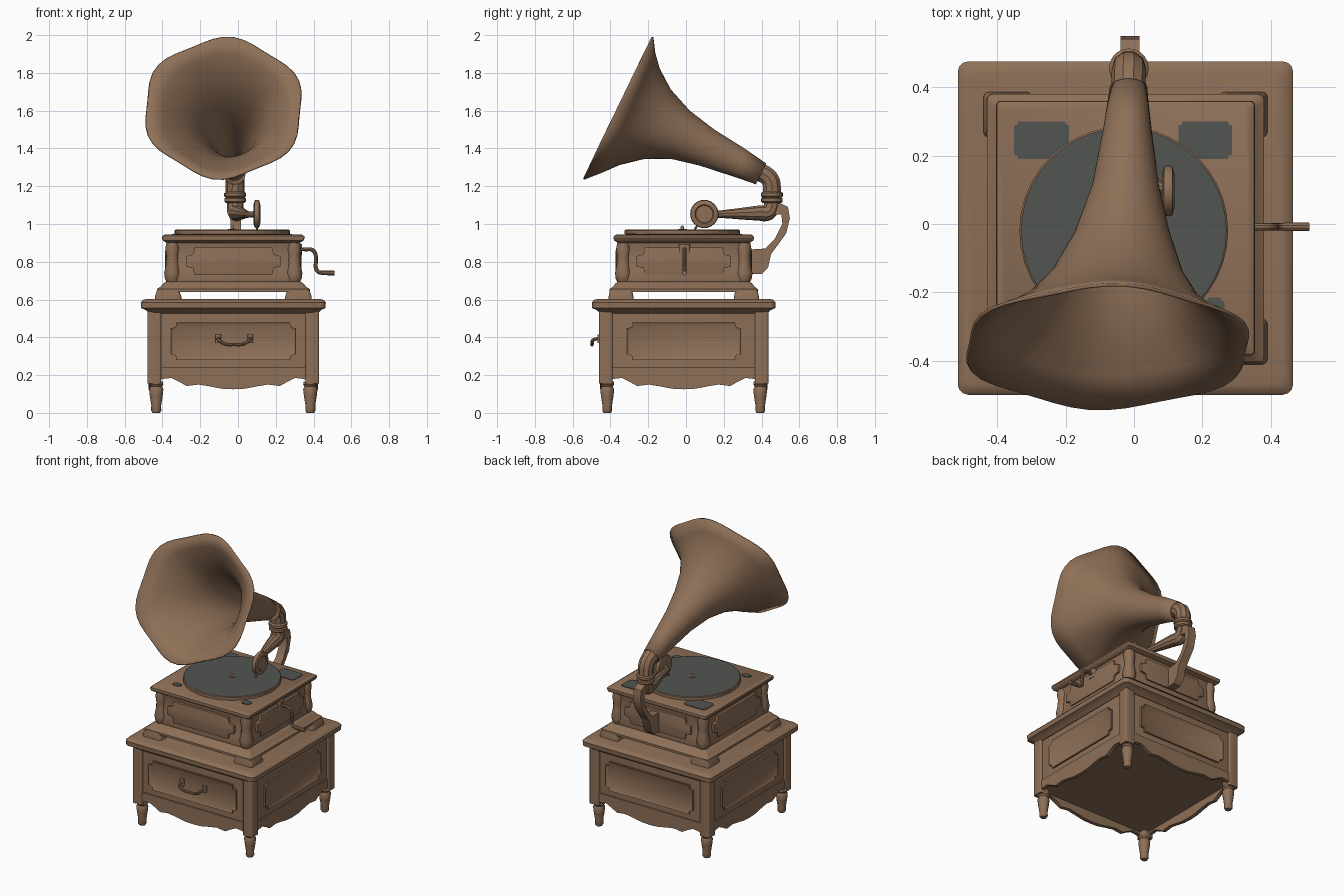
import bpy, bmesh, math
from math import sin, cos, pi, radians
from mathutils import Matrix, Vector

cube = bpy.data.objects.get("Cube")
if cube:
    bpy.data.objects.remove(cube, do_unlink=True)


def material(name, color):
    m = bpy.data.materials.new(name)
    m.use_nodes = True
    m.diffuse_color = color
    m.node_tree.nodes["Principled BSDF"].inputs["Base Color"].default_value = color
    return m


WOOD = material("aged brown", (0.27, 0.16, 0.095, 1))
GREY = material("dark grey felt", (0.085, 0.09, 0.082, 1))
parts = []


def finish(name, bm, mats=(WOOD,)):
    bmesh.ops.recalc_face_normals(bm, faces=bm.faces)
    me = bpy.data.meshes.new(name)
    bm.to_mesh(me)
    bm.free()
    ob = bpy.data.objects.new(name, me)
    for m in mats:
        me.materials.append(m)
    bpy.context.collection.objects.link(ob)
    parts.append(ob)
    return ob


def skin(name, rings, caps=True, mats=(WOOD,)):
    """Join a stack of closed rings into one surface."""
    bm = bmesh.new()
    loops = [[bm.verts.new(p) for p in r] for r in rings]
    n = len(loops[0])
    for a, b in zip(loops, loops[1:]):
        for i in range(n):
            j = (i + 1) % n
            bm.faces.new((a[i], a[j], b[j], b[i]))
    if caps:
        bm.faces.new(loops[0])
        bm.faces.new(loops[-1])
    return finish(name, bm, mats)


def block(name, cx, cy, levels, r=0.01):
    """Rounded rectangle stack; levels are (z, half_x, half_y)."""
    rings = []
    for z, hx, hy in levels:
        ring = []
        for q, (sx, sy) in enumerate(((1, 1), (-1, 1), (-1, -1), (1, -1))):
            for k in range(4):
                a = (q + k / 3) * pi / 2
                ring.append((cx + sx * (hx - r) + r * cos(a), cy + sy * (hy - r) + r * sin(a), z))
        rings.append(ring)
    return skin(name, rings)


def lathe(name, x, y, profile, n=20, mats=(WOOD,)):
    return skin(name, [[(x + r * cos(2 * pi * i / n), y + r * sin(2 * pi * i / n), z) for i in range(n)]
                       for r, z in profile], mats=mats)


def prism(name, pts, depth, mat, inset=0, sink=0, mats=(WOOD,)):
    """Extrude an XZ outline towards local -y, with an optional inset face."""
    bm = bmesh.new()
    back = bm.faces.new([bm.verts.new((x, 0, z)) for x, z in pts])
    front = bmesh.ops.extrude_face_region(bm, geom=[back])["geom"]
    bmesh.ops.translate(bm, vec=(0, -depth, 0), verts=[g for g in front if isinstance(g, bmesh.types.BMVert)])
    bmesh.ops.recalc_face_normals(bm, faces=bm.faces)
    if inset:
        face = [f for f in bm.faces if f.normal.y < -0.9]
        bmesh.ops.inset_region(bm, faces=face, thickness=inset, depth=sink)
    bm.transform(mat)
    return finish(name, bm, mats)


def tube(name, pts, depth, radii=None):
    cu = bpy.data.curves.new(name, "CURVE")
    cu.dimensions = "3D"
    cu.bevel_depth = depth
    cu.bevel_resolution = 3
    cu.resolution_u = 5
    cu.use_fill_caps = True
    sp = cu.splines.new("BEZIER")
    sp.bezier_points.add(len(pts) - 1)
    for i, (bp, p) in enumerate(zip(sp.bezier_points, pts)):
        bp.co = p
        bp.handle_left_type = bp.handle_right_type = "AUTO"
        bp.radius = radii[i] if radii else 1
    ob = bpy.data.objects.new(name, cu)
    bpy.context.collection.objects.link(ob)
    cu.materials.append(WOOD)
    bpy.ops.object.select_all(action="DESELECT")
    ob.select_set(True)
    bpy.context.view_layer.objects.active = ob
    bpy.ops.object.convert(target="MESH")
    parts.append(bpy.context.view_layer.objects.active)


def notched(hw, z0, z1, c):
    """Panel outline with stepped corners."""
    return [(-hw + c, z0), (hw - c, z0), (hw - c * .8, z0 + c * .8), (hw, z0 + c), (hw, z1 - c),
            (hw - c * .8, z1 - c * .8), (hw - c, z1), (-hw + c, z1), (-hw + c * .8, z1 - c * .8),
            (-hw, z1 - c), (-hw, z0 + c), (-hw + c * .8, z0 + c * .8)]


CX, CY = -0.025, -0.012
corners = [(sx, sy) for sx in (-1, 1) for sy in (-1, 1)]

# Lower cabinet with moulded top
block("cabinet_body", CX, CY, [(.195, .44, .435), (.55, .44, .435)])
block("cabinet_top", CX, CY, [(.525, .445, .44), (.545, .465, .462), (.555, .488, .485), (.585, .49, .487),
                              (.598, .478, .475), (.603, .46, .457)], .03)
for sx, sy in corners:
    x, y = CX + sx * .418, CY + sy * .412
    block("corner_post", x, y, [(.155, .036, .036), (.54, .036, .036)])
    lathe("leg", CX + sx * .408, CY + sy * .405,
          [(.02, 0), (.027, .012), (.026, .04), (.034, .09), (.038, .125), (.03, .14), (.038, .15), (.036, .165)], 14)

# Scalloped aprons and recessed panels on all four sides
half_scallop = [(1, .165), (.9, .18), (.8, .185), (.7, .165), (.6, .142), (.45, .15), (.3, .14), (.15, .128)]
scallop = half_scallop + [(0, .125)] + [(-u, z) for u, z in reversed(half_scallop)]
for k in range(4):
    turn = Matrix.Translation((CX, CY, 0)) @ Matrix.Rotation(k * pi / 2, 4, "Z")
    face = .435 if k % 2 == 0 else .44
    prism("apron", [(-.41, .24), (.41, .24)] + [(u * .41, z) for u, z in scallop], .025,
          turn @ Matrix.Translation((0, -face + .017, 0)))
    prism("side_panel", notched(.33 if k % 2 == 0 else .30, .28, .478, .03), .012,
          turn @ Matrix.Translation((0, -face, 0)), .018, -.009)
    # Carved panel on the upper box
    prism("box_panel", notched(.25, .73, .875, .045), .018,
          turn @ Matrix.Translation((0, -.338, 0)), .03, .006)

# Drawer handle
hy = CY - .445
tube("drawer_handle", [(-.105, hy, .395), (-.1, hy - .035, .385), (-.07, hy - .04, .365), (-.02, hy - .04, .362),
                       (.03, hy - .04, .365), (.06, hy - .035, .385), (.065, hy, .395)], .009)
for x in (-.105, .065):
    block("handle_plate", x, hy, [(.37, .014, .012), (.415, .014, .012)], .006)

# Plinth on bracket feet
block("plinth", CX, CY, [(.64, .405, .392), (.655, .405, .392), (.668, .385, .375), (.685, .372, .362),
                         (.695, .355, .35)], .02)
for sx, sy in corners:
    block("plinth_foot", CX + sx * .345, CY + sy * .332,
          [(.598, .07, .066), (.615, .07, .066), (.645, .06, .06)], .015)

# Upper box with swelling corners and lid
block("upper_box", CX, CY, [(.69, .348, .345), (.71, .352, .349), (.76, .345, .342), (.82, .336, .335),
                            (.87, .338, .336), (.91, .345, .342)], .02)
for sx, sy in corners:
    lathe("box_corner", CX + sx * .322, CY + sy * .320,
          [(.03, .69), (.04, .71), (.044, .74), (.034, .79), (.032, .83), (.038, .87), (.03, .91)], 12)
block("lid", CX, CY, [(.9, .352, .348), (.912, .372, .368), (.925, .378, .372), (.936, .376, .37),
                      (.944, .362, .357)], .012)

# Turntable, record and spindle
platter = lathe("turntable", -.03, -.02, [(.29, .94), (.305, .948), (.305, .966), (.3, .97)], 40, (WOOD, GREY))
for p in platter.data.polygons:
    p.material_index = 1 if p.normal.z > .95 else 0
lathe("turntable_label", -.03, -.02, [(.022, .969), (.022, .973)], 12)
lathe("spindle", -.03, -.02, [(.009, .97), (.009, .985), (.004, .992)], 10)

# Grey felt patches on the lid corners
flat = Matrix.Rotation(-pi / 2, 4, "X")
for x, y, hw, hh in ((-.27, .245, .08, .055), (.208, .245, .078, .055),
                     (-.27, -.27, .03, .02), (.235, -.24, .03, .025)):
    lay = Matrix.Translation((x, y, .942)) @ Matrix.Rotation(pi / 2, 4, "X").inverted()
    prism("lid_patch", notched(hw, -hh, hh, .012), .006, lay, mats=(GREY,))
    
# Crank
tube("crank", [(.30, -.008, .865), (.36, -.008, .866), (.395, -.008, .862), (.41, -.008, .84), (.412, -.008, .80),
               (.413, -.008, .765), (.428, -.008, .745), (.45, -.008, .742), (.475, -.008, .742)], .011)
tube("crank_grip", [(.44, -.008, .742), (.475, -.008, .741), (.512, -.008, .74)], .013)
block("crank_flange", .328, -.008, [(.835, .012, .028), (.895, .012, .028)], .01)

# Rear support bracket
bracket = [(.34, .735), (.40, .735), (.435, .77), (.45, .84), (.48, .88), (.53, .95), (.55, 1.03), (.54, 1.09),
           (.50, 1.11), (.45, 1.10), (.45, 1.05), (.505, 1.05), (.51, 1.0), (.47, .92), (.42, .87), (.34, .865)]
prism("rear_bracket", bracket, .056, Matrix.Translation((-.04, 0, 0)) @ Matrix.Rotation(pi / 2, 4, "Z"))

# Tone arm, sound box, collars and elbow
tube("tone_arm", [(-.015, .455, 1.15), (-.015, .455, 1.10), (-.012, .435, 1.062), (.0, .38, 1.058),
                  (.045, .18, 1.052), (.06, .12, 1.05), (.095, .1, 1.052)], .044, [1, 1, 1, .9, .45, .38, .38])
sound = lathe("sound_box", 0, 0, [(.05, -.018), (.072, -.012), (.075, 0), (.072, .012), (.05, .018), (.045, .012)], 24)
sound.data.transform(Matrix.Translation((.1, .097, 1.053)) @ Matrix.Rotation(pi / 2, 4, "Y"))
tube("needle", [(.1, .06, .99), (.1, .045, .972)], .006)
lathe("pipe_collar", -.015, .455, [(.046, 1.11), (.057, 1.118), (.057, 1.135), (.05, 1.14), (.058, 1.147),
                                   (.058, 1.163), (.047, 1.172)])
tube("horn_elbow", [(-.015, .455, 1.13), (-.015, .455, 1.19), (-.015, .447, 1.232), (-.016, .42, 1.26),
                    (-.018, .36, 1.285)], .05)

# Flared horn: upper point (y, z), lower point (y, z), half width, centre x, lobe depth
sections = [((.425, 1.32), (.37, 1.21), .055, -.016, 0), ((.31, 1.40), (.27, 1.245), .068, -.02, 0),
            ((.15, 1.50), (.07, 1.31), .098, -.025, 0), ((.02, 1.60), (-.08, 1.345), .14, -.035, 0),
            ((-.08, 1.71), (-.22, 1.345), .195, -.05, .005), ((-.14, 1.82), (-.35, 1.315), .265, -.065, .012),
            ((-.165, 1.90), (-.44, 1.278), .335, -.073, .02), ((-.178, 1.98), (-.535, 1.245), .42, -.077, .035)]
rings = []
for (uy, uz), (ly, lz), hx, cx, lobe in sections:
    ring = []
    for i in range(48):
        t = 2 * pi * i / 48
        m = 1 + lobe * cos(6 * (t - radians(85)))
        ring.append((cx + hx * m * cos(t), (uy + ly) / 2 + (uy - ly) / 2 * m * sin(t),
                     (uz + lz) / 2 + (uz - lz) / 2 * m * sin(t)))
    rings.append(ring)
horn = skin("horn", rings, caps=False)
wall = horn.modifiers.new("wall", "SOLIDIFY")
wall.thickness = 0.01
wall.offset = -1

# Smooth shading with sharp corners
bpy.ops.object.select_all(action="DESELECT")
for ob in parts:
    ob.select_set(True)
bpy.context.view_layer.objects.active = parts[0]
bpy.ops.object.shade_smooth_by_angle(angle=radians(35))
